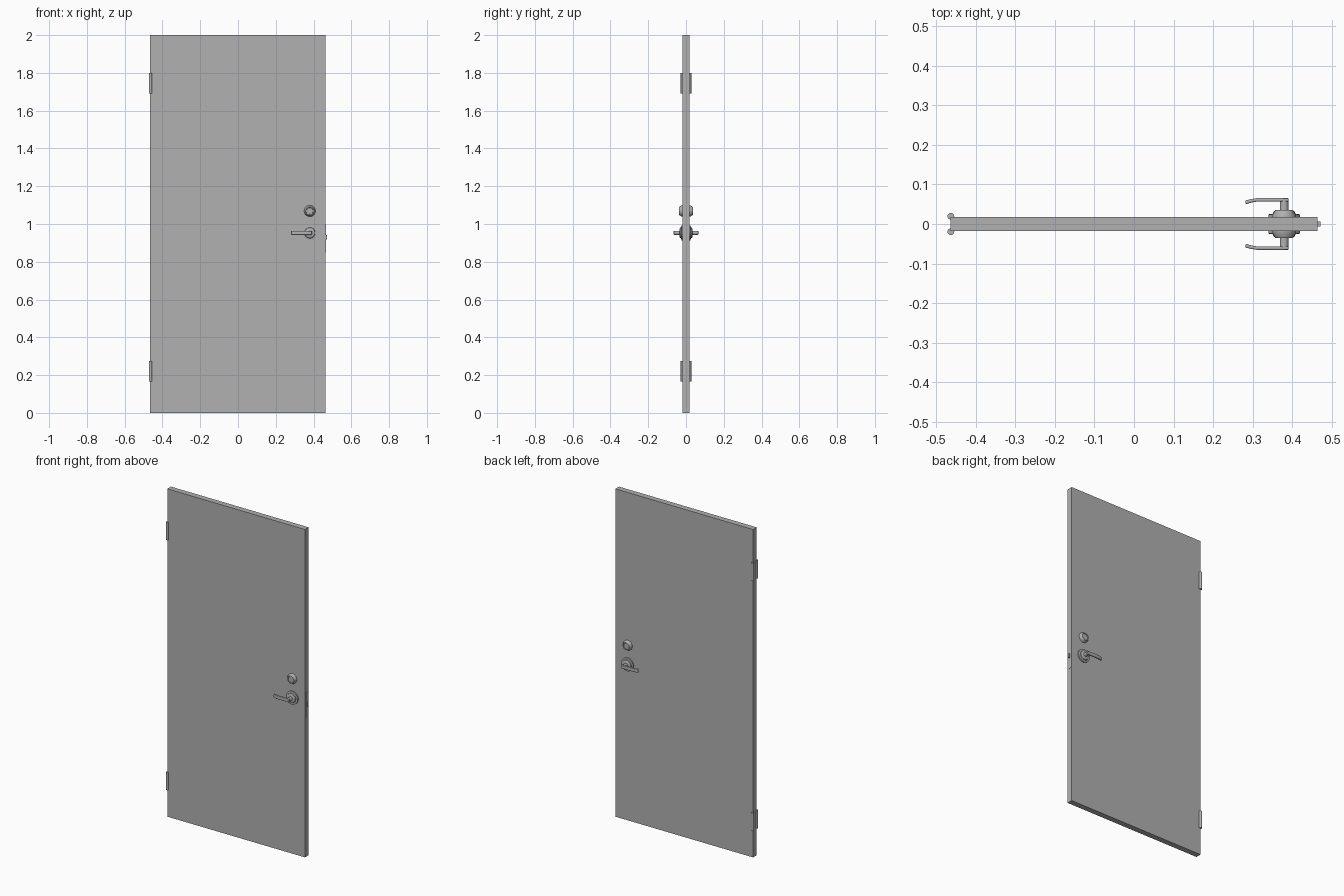
import bpy, bmesh, math

if "Cube" in bpy.data.objects:
    bpy.data.objects.remove(bpy.data.objects["Cube"])

grey = bpy.data.materials.new("dark_grey")
grey.diffuse_color = (0.44, 0.44, 0.44, 1)
grey.use_nodes = True
grey.node_tree.nodes["Principled BSDF"].inputs["Base Color"].default_value = grey.diffuse_color

def finish(name, bm, smooth=False, mirror=False, bevel=0):
    bmesh.ops.recalc_face_normals(bm, faces=bm.faces)
    me = bpy.data.meshes.new(name)
    bm.to_mesh(me)
    bm.free()
    me.materials.append(grey)
    ob = bpy.data.objects.new(name, me)
    bpy.context.collection.objects.link(ob)
    if bevel:
        b = ob.modifiers.new("bevel", 'BEVEL')
        b.width, b.segments = bevel, 3
        b.limit_method, b.angle_limit = 'ANGLE', math.radians(40)
    if mirror:  # repeat on the other face of the door
        m = ob.modifiers.new("mirror", 'MIRROR')
        m.use_axis = (False, True, False)
    if smooth:
        bpy.ops.object.select_all(action='DESELECT')
        ob.select_set(True)
        bpy.context.view_layer.objects.active = ob
        bpy.ops.object.shade_smooth_by_angle(angle=math.radians(35))
    return ob

def box(name, x0, x1, y0, y1, z0, z1, **kw):
    bm = bmesh.new()
    bmesh.ops.create_cube(bm, size=1)
    for v in bm.verts:
        v.co = ((x0 + x1) / 2 + v.co.x * (x1 - x0),
                (y0 + y1) / 2 + v.co.y * (y1 - y0),
                (z0 + z1) / 2 + v.co.z * (z1 - z0))
    return finish(name, bm, **kw)

def turned(name, cx, cz, profile, n=40):
    """Lathe (radius, distance from door centre) points about the y axis."""
    bm = bmesh.new()
    rings = [[bm.verts.new((cx + r * math.cos(2 * math.pi * i / n), -d,
                            cz + r * math.sin(2 * math.pi * i / n))) for i in range(n)]
             for r, d in profile]
    for a, b in zip(rings, rings[1:]):
        for i in range(n):
            bm.faces.new((a[i], a[(i + 1) % n], b[(i + 1) % n], b[i]))
    bm.faces.new(rings[0])
    bm.faces.new(rings[-1])
    return finish(name, bm, smooth=True, mirror=True)

def prism(name, pts, z0, z1, **kw):
    """Extrude an xy outline upwards."""
    bm = bmesh.new()
    f = bm.faces.new([bm.verts.new((x, y, z0)) for x, y in pts])
    ext = bmesh.ops.extrude_face_region(bm, geom=[f])
    for v in ext['geom']:
        if isinstance(v, bmesh.types.BMVert):
            v.co.z = z1
    return finish(name, bm, **kw)

T = 0.0175            # half thickness of the slab
HX, HZ = 0.38, 0.953  # lever centre

# Door slab
box("door_slab", -0.465, 0.464, -T, T, 0, 2)

# Hinge knuckles on both faces
for label, z in (("lower", 0.22), ("upper", 1.745)):
    bm = bmesh.new()
    bmesh.ops.create_cone(bm, cap_ends=True, segments=24, radius1=0.0085, radius2=0.0085, depth=0.108)
    bmesh.ops.translate(bm, verts=bm.verts, vec=(-0.4635, -0.0195, z))
    finish(label + "_hinge", bm, smooth=True, mirror=True)

# Lever rosette, stepped
turned("lever_rosette", HX, HZ, [(0.040, T - 0.003), (0.040, 0.0245), (0.029, 0.0255),
                                 (0.027, 0.031), (0.021, 0.035), (0.013, 0.035)])
turned("lever_stem", HX, HZ, [(0.011, 0.03), (0.011, 0.064), (0.009, 0.0655)], 28)

# Lever arm with bent tip
prism("lever_arm", [(0.391, -0.0655), (0.312, -0.0655), (0.296, -0.063), (0.281, -0.059),
                    (0.283, -0.050), (0.298, -0.0545), (0.313, -0.057), (0.391, -0.057)],
      HZ - 0.011, HZ + 0.011, smooth=True, mirror=True, bevel=0.003)

# Deadbolt collar with recessed cylinder face
turned("deadbolt_collar", HX, 1.069, [(0.030, T - 0.003), (0.030, 0.022), (0.022, 0.036), (0.018, 0.036),
                                      (0.017, 0.033)])

# Latch edge plate and bolt
box("latch_plate", 0.455, 0.465, -0.011, 0.011, 0.85, 1.0)
box("latch_bolt", 0.455, 0.472, -0.006, 0.006, 0.919, 0.943)
